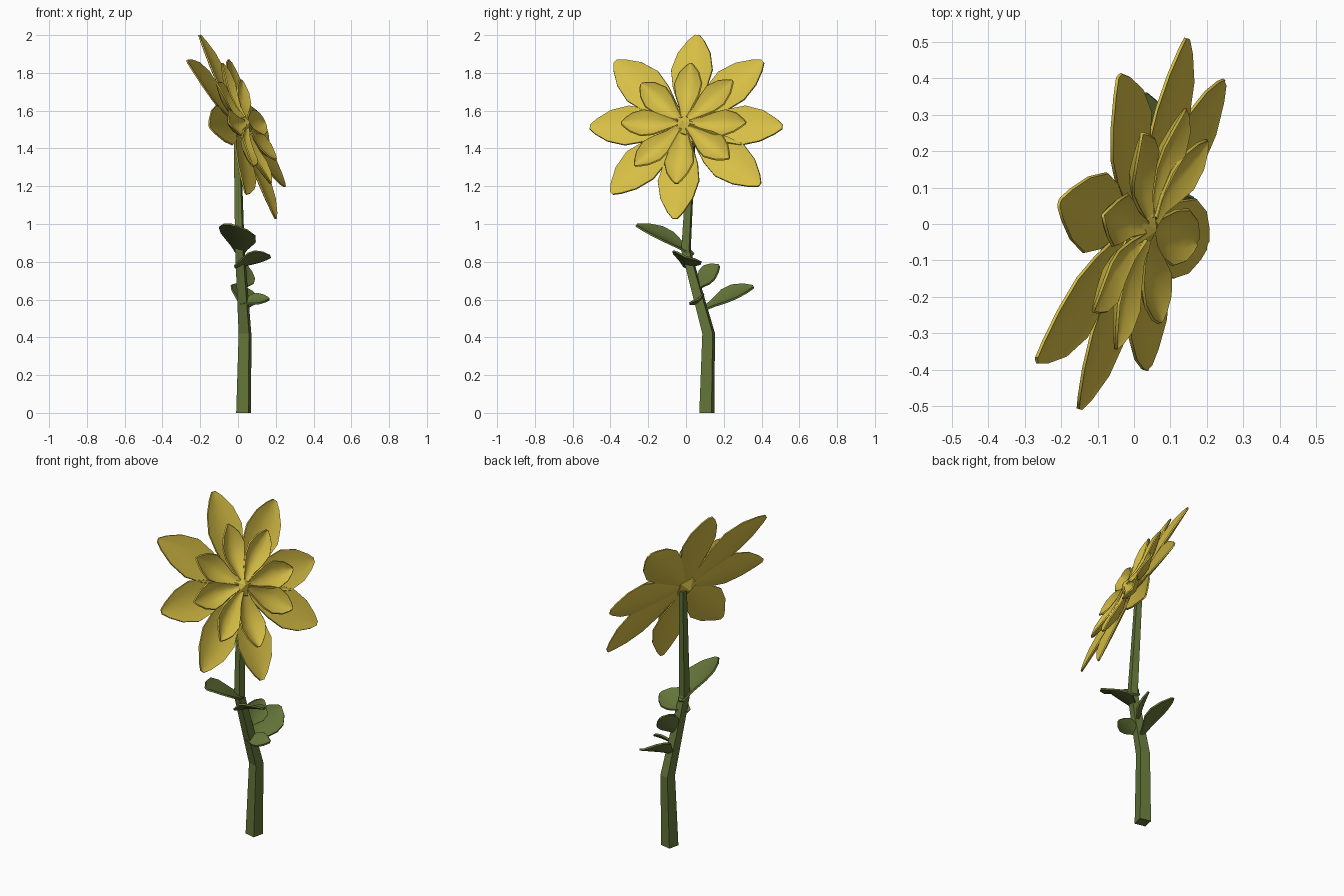
import bpy, bmesh, math
from mathutils import Vector, Matrix

if "Cube" in bpy.data.objects:
    bpy.data.objects.remove(bpy.data.objects["Cube"])


def material(name, rgb):
    m = bpy.data.materials.new(name)
    m.diffuse_color = (*rgb, 1)
    m.use_nodes = True
    m.node_tree.nodes["Principled BSDF"].inputs["Base Color"].default_value = m.diffuse_color
    return m


YELLOW = material("petal yellow", (0.68, 0.52, 0.06))
GREEN = material("stem green", (0.125, 0.175, 0.04))


def finish(bm, name, mat, smooth):
    bmesh.ops.recalc_face_normals(bm, faces=bm.faces[:])
    me = bpy.data.meshes.new(name)
    bm.to_mesh(me)
    bm.free()
    ob = bpy.data.objects.new(name, me)
    bpy.context.collection.objects.link(ob)
    me.materials.append(mat)
    if smooth:
        bpy.ops.object.select_all(action='DESELECT')
        ob.select_set(True)
        bpy.context.view_layer.objects.active = ob
        bpy.ops.object.shade_smooth_by_angle(angle=math.radians(50))
    return ob


def blade(name, base, tip, side, outline, half, mat, cup=0.2, thick=0.008):
    """Cupped petal or leaf; outline rows are (distance, width share, lift)."""
    base, tip, side = Vector(base), Vector(tip), Vector(side)
    along = tip - base
    d = along.normalized()
    side = (side - d * side.dot(d)).normalized()
    nrm = side.cross(d)
    if nrm.dot(Vector((1, -0.3, 1))) < 0:
        nrm = -nrm
    bm = bmesh.new()
    rows = []
    for t, w, lift in outline:
        rows.append([bm.verts.new(base + along * t + side * (half * w * s)
                                  + nrm * (half * w * cup * s * s + lift))
                     for s in (-1, -0.5, 0, 0.5, 1)])
    for a, b in zip(rows, rows[1:]):
        for i in range(4):
            bm.faces.new((a[i], a[i + 1], b[i + 1], b[i]))
    bmesh.ops.recalc_face_normals(bm, faces=bm.faces[:])
    bmesh.ops.solidify(bm, geom=bm.faces[:], thickness=thick)
    return finish(bm, name, mat, True)


# Flower head frame: u sideways, v up the disc, n facing out
C = Vector((0, 0, 1.515))
n = Vector((1, -0.29, 0.45)).normalized()
u = Vector((0.29, 1, 0)).normalized()
v = n.cross(u)

OUTER = [(0, .22, 0), (.2, .5, 0), (.38, .82, 0), (.58, 1, 0),
         (.78, .78, 0), (.93, .38, 0), (1, .1, 0)]
INNER = [(0, .25, .02), (.2, .5, .0), (.42, .85, -.012), (.62, 1, -.008),
         (.82, .72, .008), (.94, .35, .02), (1, .1, .026)]


def petal(name, ang, length, outline, half, offset, cup):
    a = math.radians(ang)
    r = u * math.cos(a) + v * math.sin(a)
    s = v * math.cos(a) - u * math.sin(a)
    o = C + n * offset
    blade(name, o + r * 0.03, o + r * length, s, outline, half, YELLOW, cup)


# Two rings of eight petals
ANGLES = (0, 45, 90, 139, 180, 226, 270, 323)
LENGTHS = (.53, .535, .53, .575, .53, .53, .53, .555)
for i, (a, l) in enumerate(zip(ANGLES, LENGTHS)):
    petal(f"outer_petal_{i}", a, l, OUTER, 0.113, 0.0, 0.2)
    petal(f"inner_petal_{i}", a, 0.345, INNER, 0.078, 0.022, 0.5)

# Faceted flower centre
bm = bmesh.new()
bmesh.ops.create_icosphere(bm, subdivisions=1, radius=0.075)
rot = Matrix((u, v, n)).transposed().to_4x4()
bm.transform(Matrix.Translation(C + n * 0.015) @ rot
             @ Matrix.Diagonal((1, 1, 0.75, 1)))
finish(bm, "flower_centre", YELLOW, False)

# Four-sided bent stem, tapering upward
bm = bmesh.new()
rings = []
for x, y, z, w in ((.03, .11, 0, .066), (.037, .12, .42, .056),
                   (.01, 0, .86, .042), (-.005, .035, 1.5, .03)):
    ring = []
    for k in range(4):
        a = math.radians(45 + 90 * k - 13)
        r = w / math.sqrt(2)
        ring.append(bm.verts.new((x + r * math.cos(a), y + r * math.sin(a), z)))
    rings.append(ring)
for a, b in zip(rings, rings[1:]):
    for i in range(4):
        j = (i + 1) % 4
        bm.faces.new((a[i], a[j], b[j], b[i]))
bm.faces.new(rings[0])
bm.faces.new(rings[-1])
finish(bm, "stem", GREEN, False)

# Leaves
LEAF = [(0, .15, 0), (.2, .45, .004), (.45, .95, .006), (.65, 1, .004),
        (.85, .65, 0), (1, .12, -.004)]
for name, base, tip, side, half in (
        ("upper_front_leaf", (.01, .04, .84), (-.02, -.26, 1.0), (1, 0, -.38), .1),
        ("lower_back_leaf", (.03, .09, .55), (.03, .355, .675), (-.8, 0, .45), .08),
        ("lower_side_leaf", (.01, .06, .58), (.165, .06, .61), (0, .07, .05), .045),
        ("upper_side_leaf", (-.02, 0, .775), (.17, 0, .835), (0, .15, -.065), .08),
        ("middle_back_leaf", (.02, .05, .655), (.05, .17, .785), (.7, .6, -.45), .06)):
    blade(name, base, tip, side, LEAF, half, GREEN, 0.2, 0.01)
